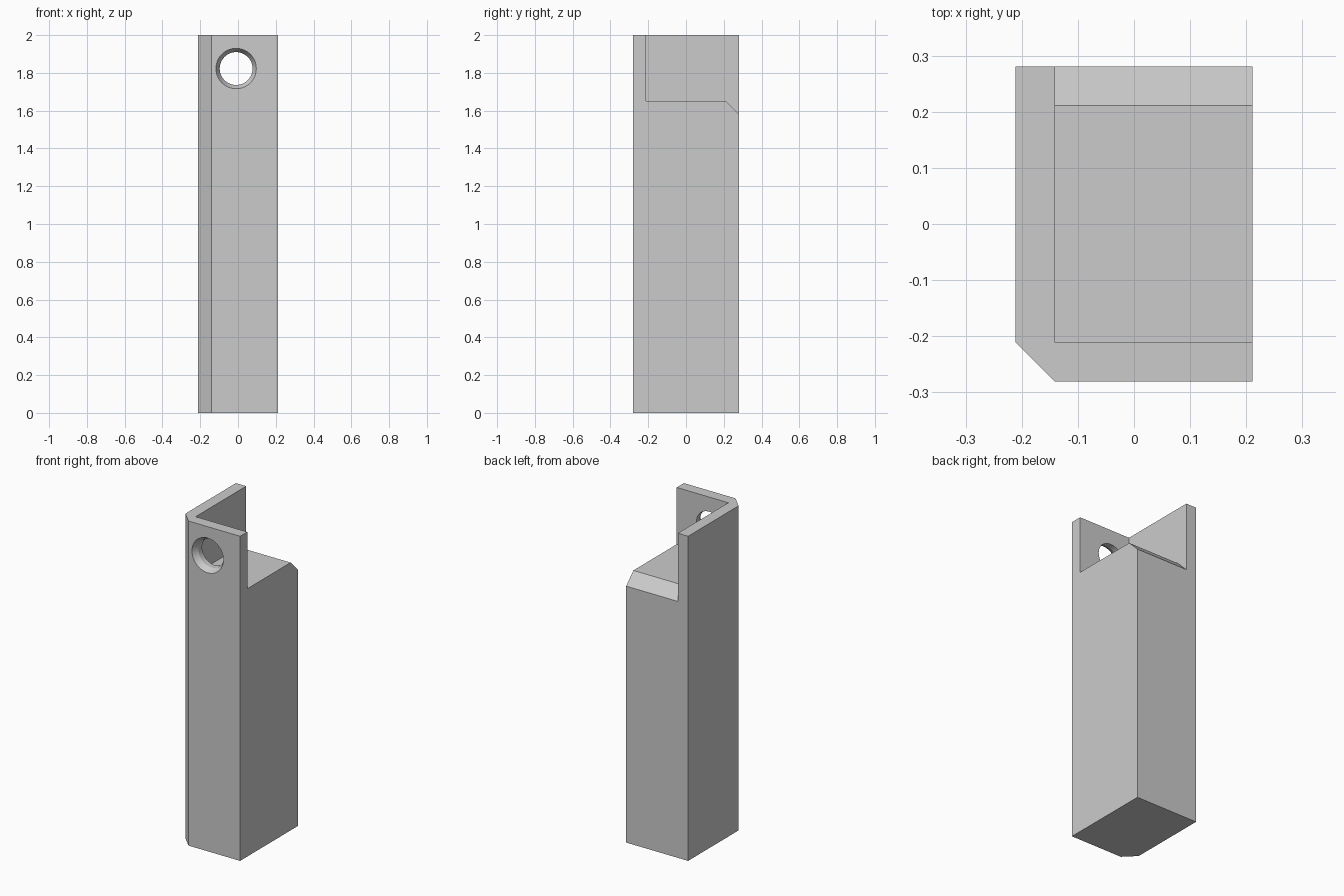
import bpy, bmesh, math
from mathutils import Vector

if "Cube" in bpy.data.objects:
    bpy.data.objects.remove(bpy.data.objects["Cube"])

W, D, H = 0.211, 0.281, 2.0      # half width, half depth, height
WALL = 0.07                      # wall thickness and chamfer size
SEAT = 1.65                      # floor of the top notch

grey = bpy.data.materials.new("plain_grey")
grey.use_nodes = True
colour = (0.6, 0.6, 0.6, 1)
grey.diffuse_color = colour
grey.node_tree.nodes["Principled BSDF"].inputs["Base Color"].default_value = colour


def finish(name, bm):
    bmesh.ops.recalc_face_normals(bm, faces=bm.faces)
    mesh = bpy.data.meshes.new(name)
    bm.to_mesh(mesh)
    bm.free()
    mesh.materials.append(grey)
    obj = bpy.data.objects.new(name, mesh)
    bpy.context.collection.objects.link(obj)
    return obj


def prism(name, profile, offset):
    """Extrude a closed 3D profile along an offset."""
    bm = bmesh.new()
    face = bm.faces.new([bm.verts.new(p) for p in profile])
    made = bmesh.ops.extrude_face_region(bm, geom=[face])["geom"]
    verts = [v for v in made if isinstance(v, bmesh.types.BMVert)]
    bmesh.ops.translate(bm, verts=verts, vec=Vector(offset))
    return finish(name, bm)


def lathe_y(name, centre, rings, sides=48):
    """Closed round solid along y from (y, radius) pairs."""
    bm = bmesh.new()
    loops = []
    for y, r in rings:
        angles = [2 * math.pi * i / sides for i in range(sides)]
        loops.append([bm.verts.new((centre[0] + r * math.cos(a), y,
                                    centre[1] + r * math.sin(a))) for a in angles])
    for a, b in zip(loops, loops[1:]):
        for i in range(sides):
            j = (i + 1) % sides
            bm.faces.new((a[i], a[j], b[j], b[i]))
    bm.faces.new(loops[0])
    bm.faces.new(loops[-1])
    return finish(name, bm)


# Post with one chamfered front corner
footprint = [(-W + WALL, -D), (W, -D), (W, D), (-W, D), (-W, -D + WALL)]
post = prism("post", [(x, y, 0) for x, y in footprint], (0, 0, H))

# Top notch with a bevelled back edge, leaving an L-shaped wall
over = 0.1
notch_profile = [(-D + WALL, H + over), (-D + WALL, SEAT), (D - WALL, SEAT),
                 (D + over, SEAT - WALL - over), (D + over, H + over)]
notch = prism("notch_cutter", [(-W + WALL, y, z) for y, z in notch_profile],
              (2 * W, 0, 0))

# Countersunk hole through the front wall
hole = lathe_y("hole_cutter", (-0.01, 1.823),
               [(-D - 0.035, 0.127), (-D + 0.035, 0.087), (-D + 0.12, 0.087)])

bpy.context.view_layer.objects.active = post
post.select_set(True)
for cutter in (notch, hole):
    cutter.hide_render = True
    mod = post.modifiers.new("cut", "BOOLEAN")
    mod.operation = "DIFFERENCE"
    mod.solver = "EXACT"
    mod.object = cutter
    bpy.ops.object.modifier_apply(modifier=mod.name)
    bpy.data.objects.remove(cutter)

bpy.ops.object.shade_smooth_by_angle(angle=math.radians(25))
